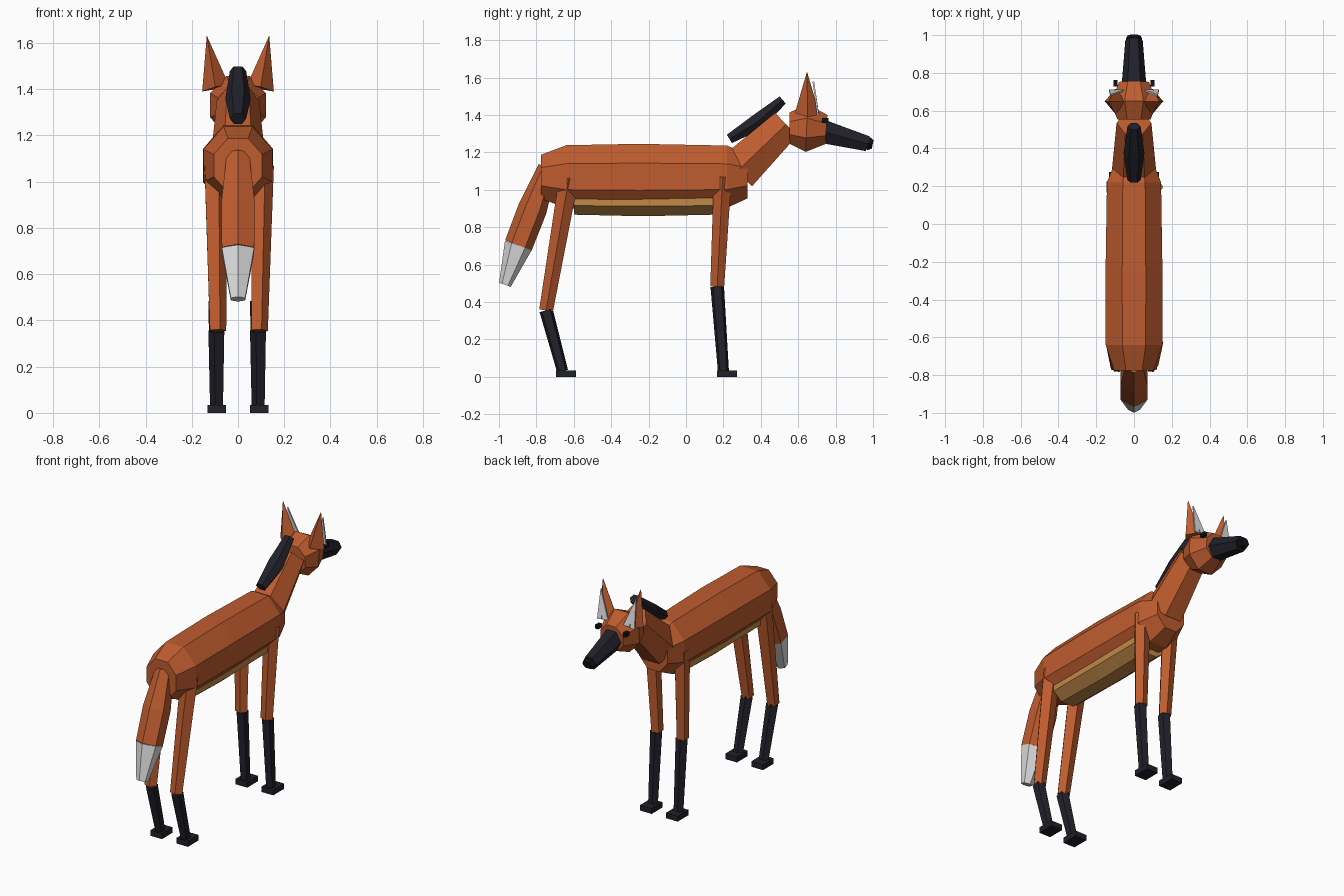
import bpy, bmesh, math
from mathutils import Vector

if "Cube" in bpy.data.objects:
    bpy.data.objects.remove(bpy.data.objects["Cube"])


def material(name, rgb):
    m = bpy.data.materials.new(name)
    m.diffuse_color = (*rgb, 1)
    m.use_nodes = True
    m.node_tree.nodes["Principled BSDF"].inputs["Base Color"].default_value = m.diffuse_color
    return m


ORANGE = material("rust orange fur", (0.52, 0.107, 0.028))
DARK = material("charcoal fur", (0.015, 0.015, 0.023))
BLACK = material("black", (0.006, 0.006, 0.008))
TAN = material("tan belly", (0.53, 0.25, 0.065))
WHITE = material("off white", (0.75, 0.75, 0.75))


def finish(name, bm, mat):
    bmesh.ops.recalc_face_normals(bm, faces=bm.faces[:])
    me = bpy.data.meshes.new(name)
    bm.to_mesh(me)
    bm.free()
    me.materials.append(mat)
    ob = bpy.data.objects.new(name, me)
    bpy.context.collection.objects.link(ob)
    return ob


def tube(name, rings, sides, mat, turn=0.0):
    """Loft through rings (x, y, z, radius across, radius along the normal)."""
    bm = bmesh.new()
    pts = [Vector(r[:3]) for r in rings]
    loops = []
    for i, r in enumerate(rings):
        t = (pts[min(i + 1, len(pts) - 1)] - pts[max(i - 1, 0)]).normalized()
        u = Vector((1, 0, 0))
        u = (u - t * u.dot(t)).normalized()
        v = t.cross(u)
        if r[3] == 0:
            loops.append([bm.verts.new(pts[i])])
            continue
        angles = [turn + math.tau * k / sides for k in range(sides)]
        loops.append([bm.verts.new(pts[i] + u * r[3] * math.cos(a) + v * r[4] * math.sin(a))
                      for a in angles])
    for a, b in zip(loops, loops[1:]):
        for k in range(sides):
            n = (k + 1) % sides
            if len(b) == 1:
                bm.faces.new((a[k], a[n], b[0]))
            else:
                bm.faces.new((a[k], a[n], b[n], b[k]))
    for loop in (loops[0], loops[-1]):
        if len(loop) > 2:
            bm.faces.new(loop)
    return finish(name, bm, mat)


def box(name, center, size, mat):
    bm = bmesh.new()
    bmesh.ops.create_cube(bm, size=1)
    for v in bm.verts:
        v.co = Vector([c + p * s for c, p, s in zip(center, v.co, size)])
    return finish(name, bm, mat)


OCT = math.pi / 8

# Torso and belly
tube("body", [(0, -0.775, 1.07, 0.113, 0.127), (0, -0.64, 1.07, 0.162, 0.182),
              (0, -0.25, 1.07, 0.163, 0.19), (0, 0.22, 1.07, 0.155, 0.18),
              (0, 0.33, 1.07, 0.108, 0.125)], 8, ORANGE, OCT)
tube("belly", [(0, -0.60, 0.95, 0.115, 0.09), (0, -0.23, 0.95, 0.118, 0.099),
               (0, 0.15, 0.95, 0.115, 0.09)], 8, TAN, OCT)

# Neck and mane
tube("neck", [(0, 0.275, 1.10, 0.118, 0.13), (0, 0.535, 1.35, 0.092, 0.098)], 6, ORANGE)
tube("mane", [(0, 0.232, 1.272, 0.035, 0.030), (0, 0.375, 1.357, 0.055, 0.050),
              (0, 0.517, 1.48, 0.035, 0.029)], 6, DARK)

# Head, muzzle, nose
tube("head", [(0, 0.553, 1.33, 0.095, 0.09), (0, 0.645, 1.33, 0.13, 0.138),
              (0, 0.75, 1.322, 0.086, 0.085)], 8, ORANGE, OCT)
tube("muzzle", [(0, 0.73, 1.312, 0.066, 0.072), (0, 0.972, 1.246, 0.046, 0.047)], 6, DARK)
tube("nose", [(0, 0.955, 1.252, 0.038, 0.036), (0, 0.98, 1.246, 0.043, 0.04),
              (0, 0.998, 1.242, 0.034, 0.026)], 6, BLACK)

# Tail with pale tip, ridge facing backwards
tube("tail", [(0, -0.74, 1.12, 0.055, 0.05), (0, -0.82, 0.90, 0.083, 0.078),
              (0, -0.896, 0.703, 0.081, 0.076)], 6, ORANGE, math.pi / 2)
tube("tail_tip", [(0, -0.896, 0.703, 0.081, 0.076), (0, -0.968, 0.492, 0.036, 0.033)],
     6, WHITE, math.pi / 2)

for s, side in ((-1, "left"), (1, "right")):
    # Ear: four-sided pyramid on a tilted diamond base
    bm = bmesh.new()
    base = [bm.verts.new((s * x, y, z)) for x, y, z in
            ((0.155, 0.65, 1.39), (0.098, 0.715, 1.40), (0.04, 0.65, 1.42), (0.098, 0.582, 1.41))]
    tip = bm.verts.new((s * 0.135, 0.647, 1.632))
    bm.faces.new(base)
    for k in range(4):
        bm.faces.new((base[k], base[(k + 1) % 4], tip))
    finish(side + "_ear", bm, ORANGE)

    # Pale inner ear: thin triangle that the ear ridge passes through
    bm = bmesh.new()
    tri = [bm.verts.new((s * x, y, z)) for x, y, z in
           ((0.055, 0.702, 1.405), (0.132, 0.702, 1.395), (0.125, 0.676, 1.58))]
    face = bm.faces.new(tri)
    out = bmesh.ops.extrude_face_region(bm, geom=[face])
    bmesh.ops.translate(bm, vec=(0, 0.009, 0),
                        verts=[g for g in out["geom"] if isinstance(g, bmesh.types.BMVert)])
    finish(side + "_inner_ear", bm, WHITE)

    # Eye
    box(side + "_eye", (s * 0.098, 0.745, 1.37), (0.022, 0.036, 0.025), BLACK)

    # Legs: five-sided upper and lower segments plus box paws
    for part, hip, knee, ankle, r, paw_y in (
            ("front", (0.105, 0.196, 1.07), (0.09, 0.167, 0.483), (0.09, 0.20, 0.03), 0.050, 0.22),
            ("hind", (0.100, -0.626, 1.063), (0.09, -0.748, 0.355), (0.09, -0.66, 0.03), 0.055, -0.642)):
        h, k, a = [(s * p[0], p[1], p[2]) for p in (hip, knee, ankle)]
        tube(f"{side}_{part}_upper_leg", [(*h, r, r), (*k, 0.039, 0.039)], 5, ORANGE)
        tube(f"{side}_{part}_lower_leg", [(*k, 0.038, 0.038), (*a, 0.031, 0.031)], 5, DARK, math.pi)
        box(f"{side}_{part}_paw", (s * 0.092, paw_y, 0.0175), (0.082, 0.108, 0.035), DARK)
